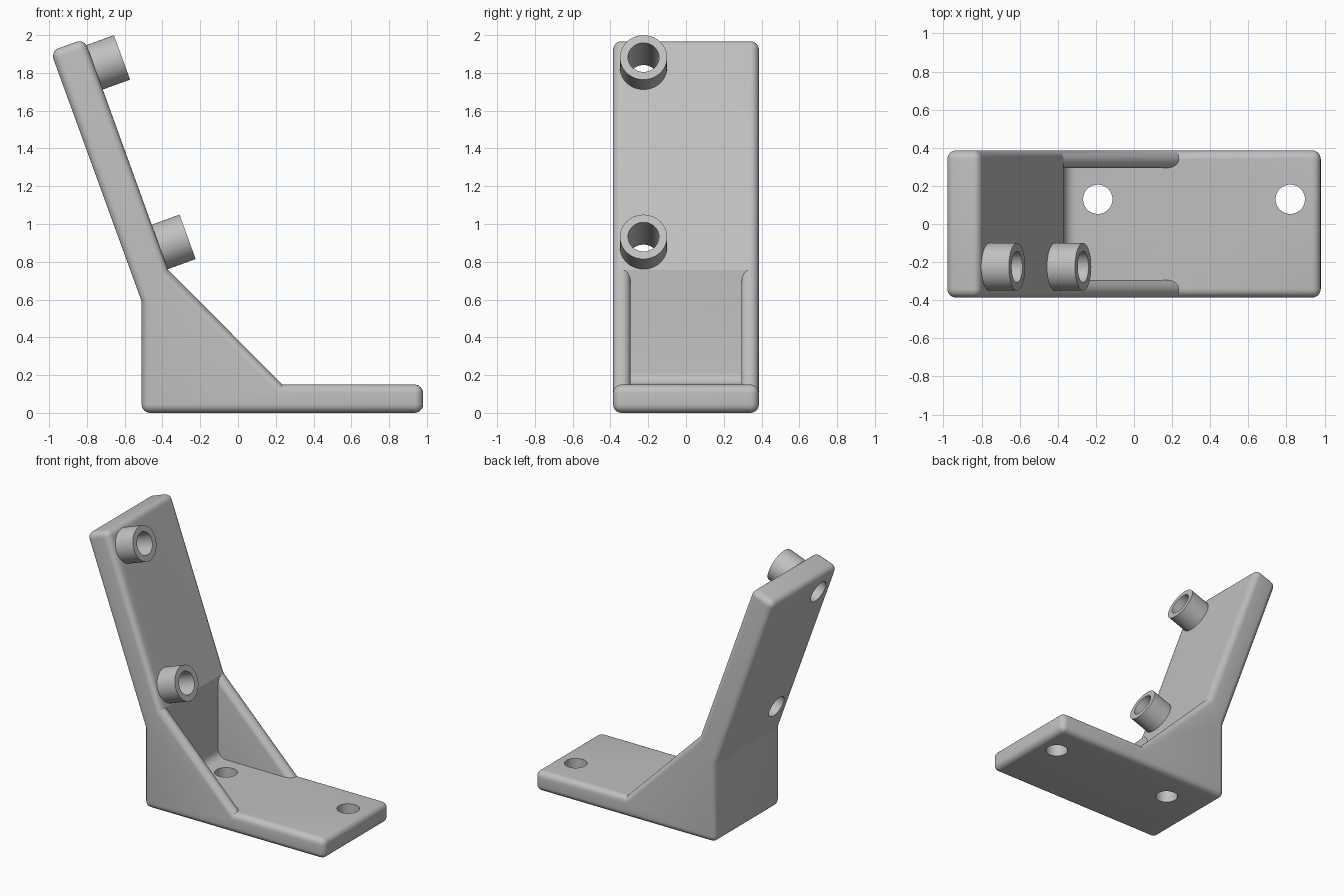
import bpy, bmesh, math
from mathutils import Vector

if "Cube" in bpy.data.objects:
    bpy.data.objects.remove(bpy.data.objects["Cube"], do_unlink=True)

HALF, RIB = 0.386, 0.294           # outer half width, inner face of the ribs
ROUND, COVE = 0.045, 0.065         # edge rounding, floor cove
TILT = math.radians(70)            # boss axis, square to the leaning plate
AXIS = Vector((math.sin(TILT), 0, math.cos(TILT)))

grey = bpy.data.materials.new("grey plastic")
grey.use_nodes = True
colour = (0.53, 0.53, 0.53, 1)
grey.diffuse_color = colour
grey.node_tree.nodes["Principled BSDF"].inputs["Base Color"].default_value = colour

# Side profile, from the back bottom corner round to the crease at the back
profile = {
    "heel": (-0.51, 0), "toe": (0.98, 0), "toe_top": (0.98, 0.15),
    "rib_foot": (0.235, 0.15), "rib_head": (-0.37, 0.757),
    "front_tip": (-0.813, 1.98), "back_tip": (-0.992, 1.915),
    "crease": (-0.51, 0.59),
}
inner = {k: profile[k] for k in ("rib_foot", "rib_head")}
inner["corner"] = (-0.37, 0.15)


def build_bracket():
    bm = bmesh.new()
    out, ins = {}, {}
    for s in (-1, 1):
        for k, (x, z) in profile.items():
            out[k, s] = bm.verts.new((x, s * HALF, z))
        for k, (x, z) in inner.items():
            ins[k, s] = bm.verts.new((x, s * RIB, z))

    def strip(group, a, b):
        return bm.faces.new([group[a, -1], group[b, -1], group[b, 1], group[a, 1]])

    # Outer sides, inner rib sides and sloping rib tops
    for s in (-1, 1):
        bm.faces.new([out[k, s] for k in profile])
        bm.faces.new([ins[k, s] for k in inner])
        bm.faces.new([out["rib_foot", s], out["rib_head", s],
                      ins["rib_head", s], ins["rib_foot", s]])
    # Plain faces across the full width
    for a, b in (("heel", "toe"), ("toe", "toe_top"), ("front_tip", "back_tip"),
                 ("back_tip", "crease"), ("crease", "heel")):
        strip(out, a, b)
    # Wall between the ribs, floor and front of the leaning plate
    strip(ins, "rib_head", "corner")
    bm.faces.new([out["rib_foot", 1], ins["rib_foot", 1], ins["corner", 1],
                  ins["corner", -1], ins["rib_foot", -1], out["rib_foot", -1],
                  out["toe_top", -1], out["toe_top", 1]])
    bm.faces.new([out["rib_head", 1], ins["rib_head", 1], ins["rib_head", -1],
                  out["rib_head", -1], out["front_tip", -1], out["front_tip", 1]])
    bmesh.ops.recalc_face_normals(bm, faces=bm.faces[:])

    # Cove where the wall meets the floor, then rounding on all outer edges
    cove = bm.edges.get((ins["corner", -1], ins["corner", 1]))
    bmesh.ops.bevel(bm, geom=[cove], offset=COVE, offset_type='OFFSET',
                    segments=6, profile=0.5, affect='EDGES')
    bm.normal_update()
    sharp = [e for e in bm.edges
             if e.is_convex and e.calc_face_angle(0) > math.radians(30)]
    bmesh.ops.bevel(bm, geom=sharp, offset=ROUND, offset_type='OFFSET',
                    segments=6, profile=0.5, affect='EDGES')
    mesh = bpy.data.meshes.new("bracket")
    bm.to_mesh(mesh)
    bm.free()
    ob = bpy.data.objects.new("bracket", mesh)
    bpy.context.collection.objects.link(ob)
    return ob


def cylinder(name, radius, depth, centre, tilt=0):
    bpy.ops.mesh.primitive_cylinder_add(vertices=48, radius=radius, depth=depth,
                                        location=centre, rotation=(0, tilt, 0))
    ob = bpy.context.object
    ob.name = name
    return ob


def activate(ob):
    bpy.ops.object.select_all(action='DESELECT')
    ob.select_set(True)
    bpy.context.view_layer.objects.active = ob


def drill(ob, cutter):
    cutter.hide_render = True
    mod = ob.modifiers.new("hole", 'BOOLEAN')
    mod.operation, mod.solver, mod.object = 'DIFFERENCE', 'EXACT', cutter
    activate(ob)
    bpy.ops.object.modifier_apply(modifier=mod.name)


bracket = build_bracket()
parts = [bracket]

# Screw holes through the base
for x in (-0.19, 0.82):
    cutter = cylinder("screw_hole_cutter", 0.077, 0.5, (x, 0.13, 0.1))
    drill(bracket, cutter)
    bpy.data.objects.remove(cutter, do_unlink=True)

# Hollow bosses on the leaning plate, bored right through it
for name, x, z in (("upper_boss", -0.614, 1.882), ("lower_boss", -0.267, 0.932)):
    tip = Vector((x, -0.225, z))
    boss = cylinder(name, 0.125, 0.215, tip - AXIS * 0.1075, TILT)
    cutter = cylinder("bore_cutter", 0.082, 0.7, tip - AXIS * 0.2, TILT)
    drill(boss, cutter)
    drill(bracket, cutter)
    bpy.data.objects.remove(cutter, do_unlink=True)
    parts.append(boss)

for ob in parts:
    ob.data.materials.clear()
    ob.data.materials.append(grey)
    activate(ob)
    bpy.ops.object.shade_smooth_by_angle(angle=math.radians(18))
